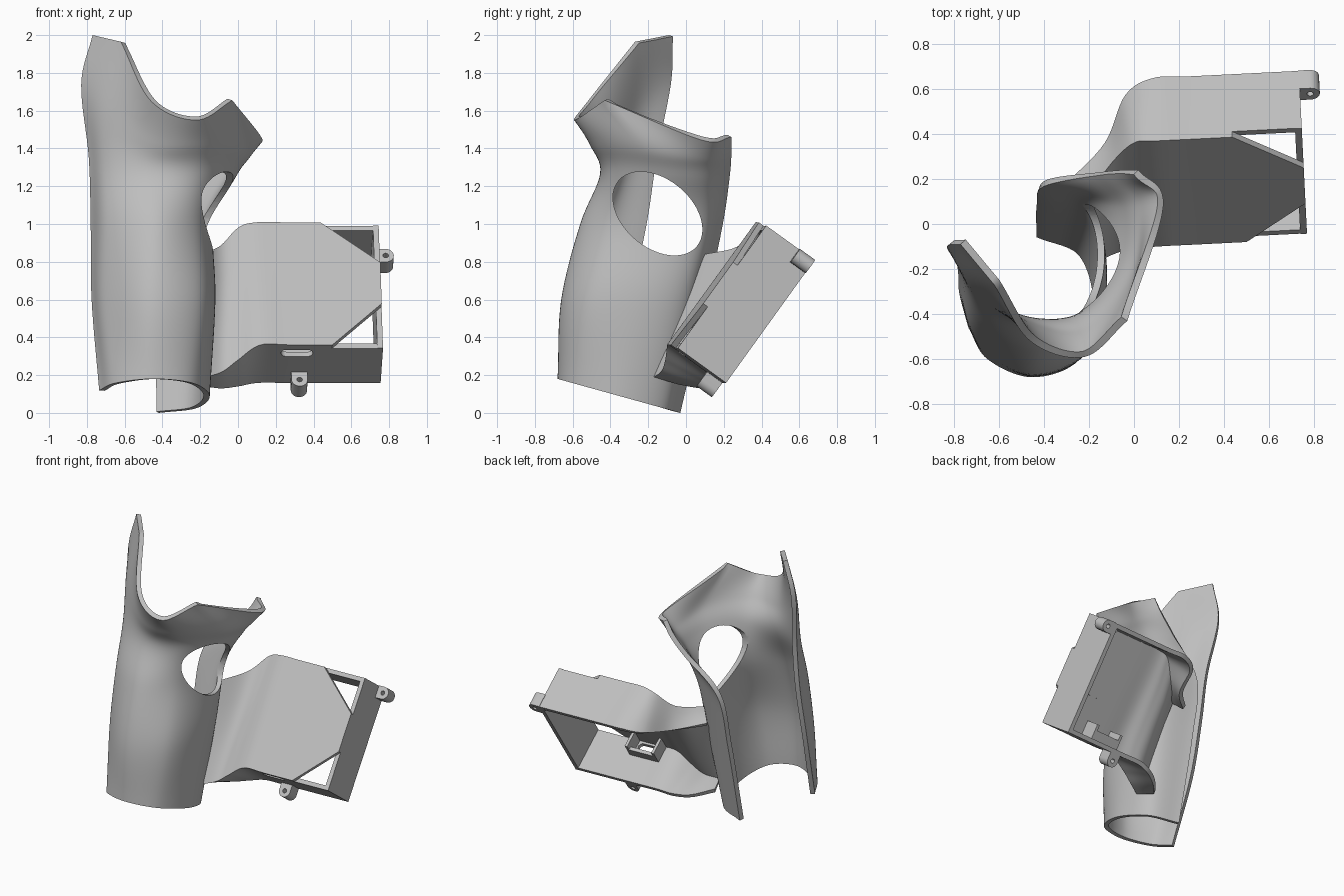
import bpy, bmesh, math
from mathutils import Matrix, Vector

if "Cube" in bpy.data.objects:
    bpy.data.objects.remove(bpy.data.objects["Cube"])

grey = bpy.data.materials.new("plain grey")
grey.use_nodes = True
grey.diffuse_color = (0.52, 0.52, 0.52, 1)
grey.node_tree.nodes["Principled BSDF"].inputs["Base Color"].default_value = grey.diffuse_color

# Tilted frame of the case: x along, y into the depth, z up its front plate
FRAME = (Matrix.Translation((0, -0.105, 0.36)) @ Matrix.Rotation(0.05, 4, 'Z')
         @ Matrix.Rotation(math.radians(-35.8), 4, 'X'))
HEIGHT, DEPTH, END, WALL = 0.8, 0.344, 0.77, 0.03


def add_object(name, bm):
    mesh = bpy.data.meshes.new(name)
    bm.to_mesh(mesh)
    bm.free()
    obj = bpy.data.objects.new(name, mesh)
    bpy.context.collection.objects.link(obj)
    mesh.materials.append(grey)
    return obj


def spline(points, steps):
    """Smooth curve through all the points."""
    pts = [Vector(p) for p in points]
    pts = [2 * pts[0] - pts[1]] + pts + [2 * pts[-1] - pts[-2]]
    out = []
    for a, b, c, d in zip(pts, pts[1:], pts[2:], pts[3:]):
        for k in range(steps):
            t = k / steps
            out.append(b + (c - a) * (t / 2) + (2 * a - 5 * b + 4 * c - d) * (t * t / 2)
                       + (3 * b - a - 3 * c + d) * (t ** 3 / 2))
    return out + [pts[-2]]


def sheet(name, rows, thickness):
    """Skin a grid of points and thicken it inward."""
    bm = bmesh.new()
    grid = [[bm.verts.new(p) for p in row] for row in rows]
    for lo, hi in zip(grid, grid[1:]):
        for j in range(len(lo) - 1):
            bm.faces.new((lo[j], lo[j + 1], hi[j + 1], hi[j]))
    obj = add_object(name, bm)
    mod = obj.modifiers.new("thickness", 'SOLIDIFY')
    mod.thickness, mod.offset, mod.use_even_offset = thickness, -1, True
    return obj


def prism(name, base, offset):
    """Closed outline pushed along an offset."""
    bm = bmesh.new()
    low = [bm.verts.new(p) for p in base]
    high = [bm.verts.new(Vector(p) + Vector(offset)) for p in base]
    bm.faces.new(low)
    bm.faces.new(high[::-1])
    for i in range(len(low)):
        j = (i + 1) % len(low)
        bm.faces.new((low[j], low[i], high[i], high[j]))
    bmesh.ops.recalc_face_normals(bm, faces=bm.faces)
    return add_object(name, bm)


def finish(obj, cutters=(), angle=35):
    """Apply the cuts, discard the cutters and shade."""
    for cutter in cutters:
        cutter.hide_render = True
        mod = obj.modifiers.new("cut", 'BOOLEAN')
        mod.operation, mod.solver, mod.object = 'DIFFERENCE', 'EXACT', cutter
    bpy.context.view_layer.update()
    graph = bpy.context.evaluated_depsgraph_get()
    mesh = bpy.data.meshes.new_from_object(obj.evaluated_get(graph))
    obj.modifiers.clear()
    obj.data = mesh
    for cutter in cutters:
        bpy.data.objects.remove(cutter)
    bpy.ops.object.select_all(action='DESELECT')
    obj.select_set(True)
    bpy.context.view_layer.objects.active = obj
    bpy.ops.object.shade_smooth_by_angle(angle=math.radians(angle))


def local_block(name, low, high):
    (x, y, z), (a, b, c) = low, high
    obj = prism(name, [(x, y, z), (a, y, z), (a, b, z), (x, b, z)], (0, 0, c - z))
    obj.data.transform(FRAME)
    finish(obj)


# Cuff: sections run from the left edge around the front to the back edge
hem = [(-.735, -.46), (-.65, -.6), (-.45, -.68), (-.24, -.6), (-.15, -.36), (-.22, -.12), (-.42, -.03)]
forearm = [(-.775, -.31), (-.7, -.5), (-.46, -.66), (-.2, -.55), (-.12, -.27), (-.18, 0), (-.42, .11)]
wrist = [(-.78, -.22), (-.69, -.44), (-.44, -.56), (-.22, -.43), (-.13, -.15), (-.17, .1), (-.39, .195)]
palm = [(-.79, -.17, 1.35), (-.69, -.35, 1.3), (-.46, -.45, 1.27), (-.2, -.41, 1.27),
        (-.03, -.17, 1.27), (-.02, .08, 1.25), (-.15, .23, 1.24)]
flare = [(-.83, -.1, 1.74), (-.69, -.3, 1.62), (-.46, -.47, 1.44), (-.2, -.49, 1.42),
         (.02, -.24, 1.42), (.06, .08, 1.35), (-.04, .24, 1.36)]
rim = [(-.77, -.09, 2), (-.62, -.27, 1.965), (-.46, -.52, 1.65), (-.22, -.59, 1.55),
       (-.03, -.43, 1.655), (.13, .08, 1.445), (.02, .24, 1.46)]
sections = [[(x, y, .18 - (y + .68) * .277) for x, y in hem],
            [(x, y, .6) for x, y in forearm],
            [(x, y, 1) for x, y in wrist], palm, flare, rim]
columns = [spline(column, 8) for column in zip(*sections)]
cuff_rows = [spline(row, 10) for row in zip(*columns)]

# The rim has pointed corners that fade into the smooth flare below
pointed = spline(rim[:2], 10)[:-1] + spline(rim[1:5], 10)[:-1] + spline(rim[4:], 10)
rim_change = [p - q for p, q in zip(pointed, cuff_rows[-1])]
for k in range(9):
    row = cuff_rows[k - 9]
    cuff_rows[k - 9] = [p + d * (k / 8) ** 2 for p, d in zip(row, rim_change)]
cuff = sheet("cuff", cuff_rows, 0.032)

# Thumb opening: tilted ellipse through the right wall
tilt = math.radians(-40)
ellipse = []
for k in range(48):
    t = math.tau * k / 48
    u, v = .27 * math.cos(t), .18 * math.sin(t)
    ellipse.append((-.45, -.15 + u * math.cos(tilt) - v * math.sin(tilt),
                    1.055 + u * math.sin(tilt) + v * math.cos(tilt)))
finish(cuff, [prism("thumb_cutter", ellipse, (.8, 0, 0))], 45)

# Case shell: top, front and bottom walls sweeping from the cuff to the square end
necks = [[(-.3, .18, .77), (-.13, .36, .74), (-.04, .57, .78)],
         [(-.22, .1, .84), (-.1, .27, .88), (0, .36, .98)],
         [(-.165, -.17, .19), (-.08, -.13, .22), (0, -.11, .28)],
         [(-.21, -.04, .15), (-.1, .08, .13), (0, .15, .14)]]
corners = [(DEPTH, HEIGHT), (0, HEIGHT), (0, 0), (DEPTH, 0)]
edges = []
for neck, (y, z) in zip(necks, corners):
    edges.append(spline(neck + [FRAME @ Vector((x, y, z)) for x in (.12, .3, END)], 8))
rows = []
for row in zip(*edges):
    line = [row[0]]
    for a, b in zip(row, row[1:]):
        line += [a.lerp(b, k / 4) for k in range(1, 5)]
    rows.append(line)
case = sheet("case_shell", rows, WALL)

# Cut-away corners of the front plate and cable slot of the bottom wall
cutters = []
for outline in ([(.436, .82), (.9, .82), (.9, .431)], [(.48, -.02), (.9, -.02), (.9, .4)]):
    cutter = prism("corner_cutter", [(x, -.1, z) for x, z in outline], (0, .101 + WALL, 0))
    cutter.data.transform(FRAME)
    cutters.append(cutter)
slot = []
for k in range(16):
    t = math.tau * (k + .5) / 16
    slot.append((.315 + math.copysign(.055, math.cos(t)) + .03 * math.cos(t),
                 .075 + .03 * math.sin(t), -.1))
cutter = prism("slot_cutter", slot, (0, 0, .2))
cutter.data.transform(FRAME)
finish(case, cutters + [cutter])

# End wall of the case
local_block("end_wall", (END - WALL, WALL - .001, 0), (END, DEPTH, HEIGHT))

# Bracket around the slot and thin pad inside the case
for name, x in (("bracket_right", .2), ("bracket_left", .41)):
    local_block(name, (x, .02, .02), (x + .02, .15, .14))
local_block("bracket_bar", (.2, .125, .02), (.43, .15, .1))
local_block("inner_pad", (.44, WALL - .002, .3), (.64, WALL + .006, .6))


# Screw tabs: half-round lugs with a hole along the depth
def screw_tab(name, x, z, angle):
    r = .043
    arc = [(r * math.cos(k * math.pi / 12), r * math.sin(k * math.pi / 12)) for k in range(13)]
    place = FRAME @ Matrix.Translation((x, 0, z)) @ Matrix.Rotation(angle, 4, 'Y')
    outline = [(r, -.05)] + arc + [(-r, -.05)]
    tab = prism(name, [(u, DEPTH - .1, v) for u, v in outline], (0, .1, 0))
    hole = prism("hole_cutter", [(.015 * math.cos(k * math.tau / 12), 0, .015 * math.sin(k * math.tau / 12))
                                 for k in range(12)], (0, .5, 0))
    for part in (tab, hole):
        part.data.transform(place)
    finish(tab, [hole])


screw_tab("end_screw_tab", .815, HEIGHT - .04, math.pi / 2)
screw_tab("bottom_screw_tab", .335, -.05, math.pi)
